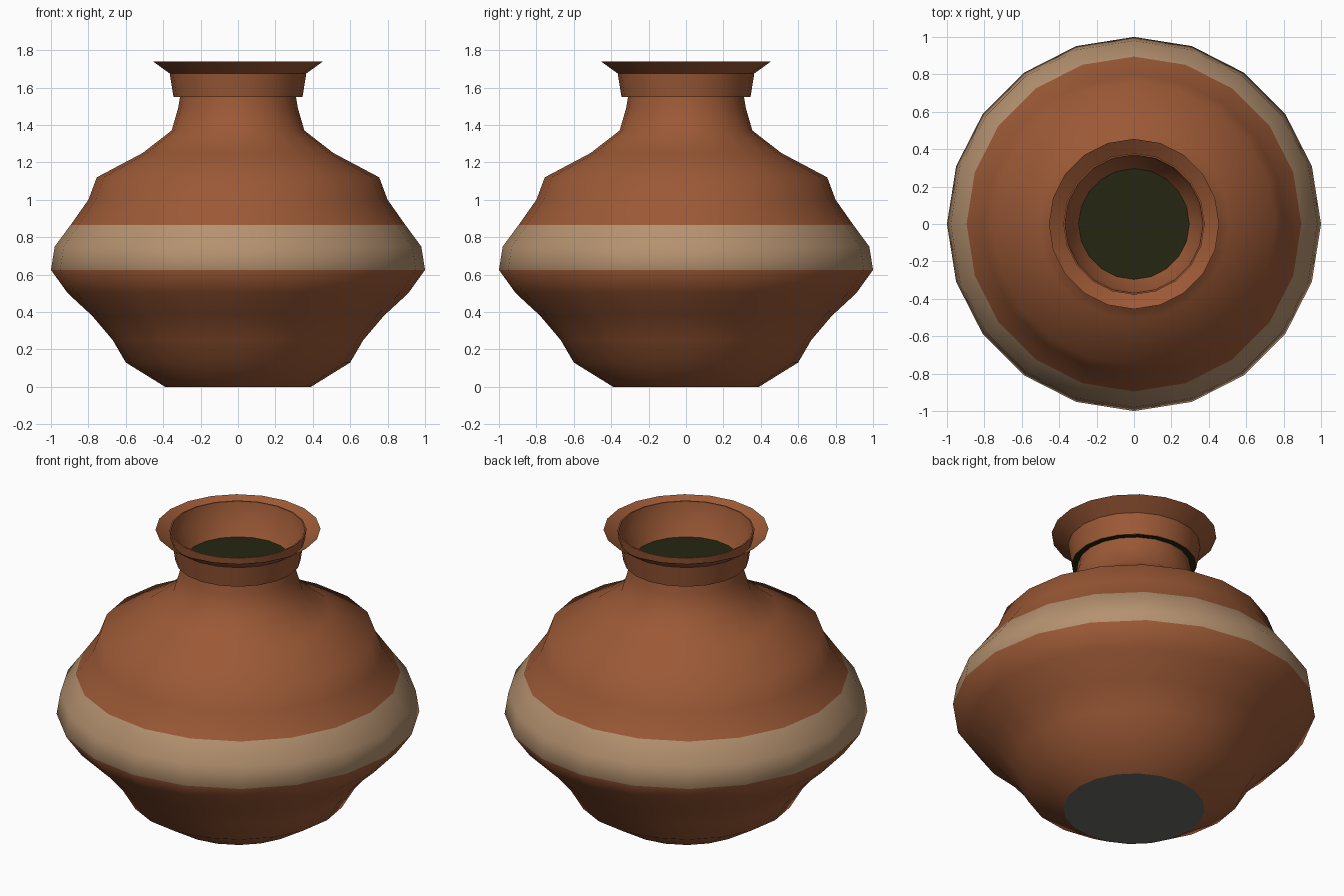
import bpy, bmesh
from math import cos, sin, pi, radians

SIDES = 20

cube = bpy.data.objects.get("Cube")
if cube:
    bpy.data.objects.remove(cube, do_unlink=True)


def material(name, rgb):
    mat = bpy.data.materials.new(name)
    mat.use_nodes = True
    mat.diffuse_color = (*rgb, 1)
    bsdf = next(n for n in mat.node_tree.nodes if n.type == 'BSDF_PRINCIPLED')
    bsdf.inputs["Base Color"].default_value = (*rgb, 1)
    return mat


clay = material("terracotta", (0.33, 0.10, 0.037))
tan = material("tan glaze", (0.46, 0.285, 0.16))
dark = material("dark filling", (0.019, 0.019, 0.006))
grey = material("grey base", (0.15, 0.145, 0.135))


def lathe(name, profile, mats, smooth=0, cap=False, band=None):
    """Turn a (radius, height) profile, listed upwards along its outside."""
    bm = bmesh.new()
    rings = [[bm.verts.new((r * cos(2 * pi * k / SIDES), r * sin(2 * pi * k / SIDES), z))
              for k in range(SIDES)] for r, z in profile]
    for low, high in zip(rings, rings[1:]):
        for k in range(SIDES):
            n = (k + 1) % SIDES
            face = bm.faces.new((low[k], low[n], high[n], high[k]))
            height = face.calc_center_median().z
            if band and band[0] < height < band[1]:
                face.material_index = 1
    if cap:
        bm.faces.new(rings[0][::-1])
        bm.faces.new(rings[-1])
    mesh = bpy.data.meshes.new(name)
    bm.to_mesh(mesh)
    bm.free()
    for m in mats:
        mesh.materials.append(m)
    obj = bpy.data.objects.new(name, mesh)
    bpy.context.collection.objects.link(obj)
    if smooth:
        bpy.ops.object.select_all(action='DESELECT')
        obj.select_set(True)
        bpy.context.view_layer.objects.active = obj
        bpy.ops.object.shade_smooth_by_angle(angle=radians(smooth))
    return obj


# Belly, shoulder and neck, with the glazed band round the widest part
lathe("pot_body", [
    (0.39, 0.0), (0.60, 0.13), (0.67, 0.25), (0.78, 0.38), (0.91, 0.50),
    (1.0, 0.625), (0.98, 0.75), (0.895, 0.865), (0.80, 1.0), (0.755, 1.12),
    (0.51, 1.25), (0.355, 1.37), (0.32, 1.49), (0.31, 1.55),
], [clay, tan], smooth=60, band=(0.63, 0.86))

# Flat underside
lathe("pot_base", [(0.39, 0.0), (0.39, 0.004)], [grey], cap=True)

# Collar with flared lip, continuing into the raised inner rim and throat
lathe("collar", [
    (0.345, 1.55), (0.365, 1.675), (0.455, 1.74), (0.37, 1.68),
    (0.378, 1.738), (0.37, 1.738), (0.355, 1.66), (0.295, 1.553),
], [clay], smooth=40)

# Dark filling that closes the mouth and shows below the collar
lathe("mouth_filling", [(0.344, 1.55), (0.30, 1.555)], [dark], cap=True)
